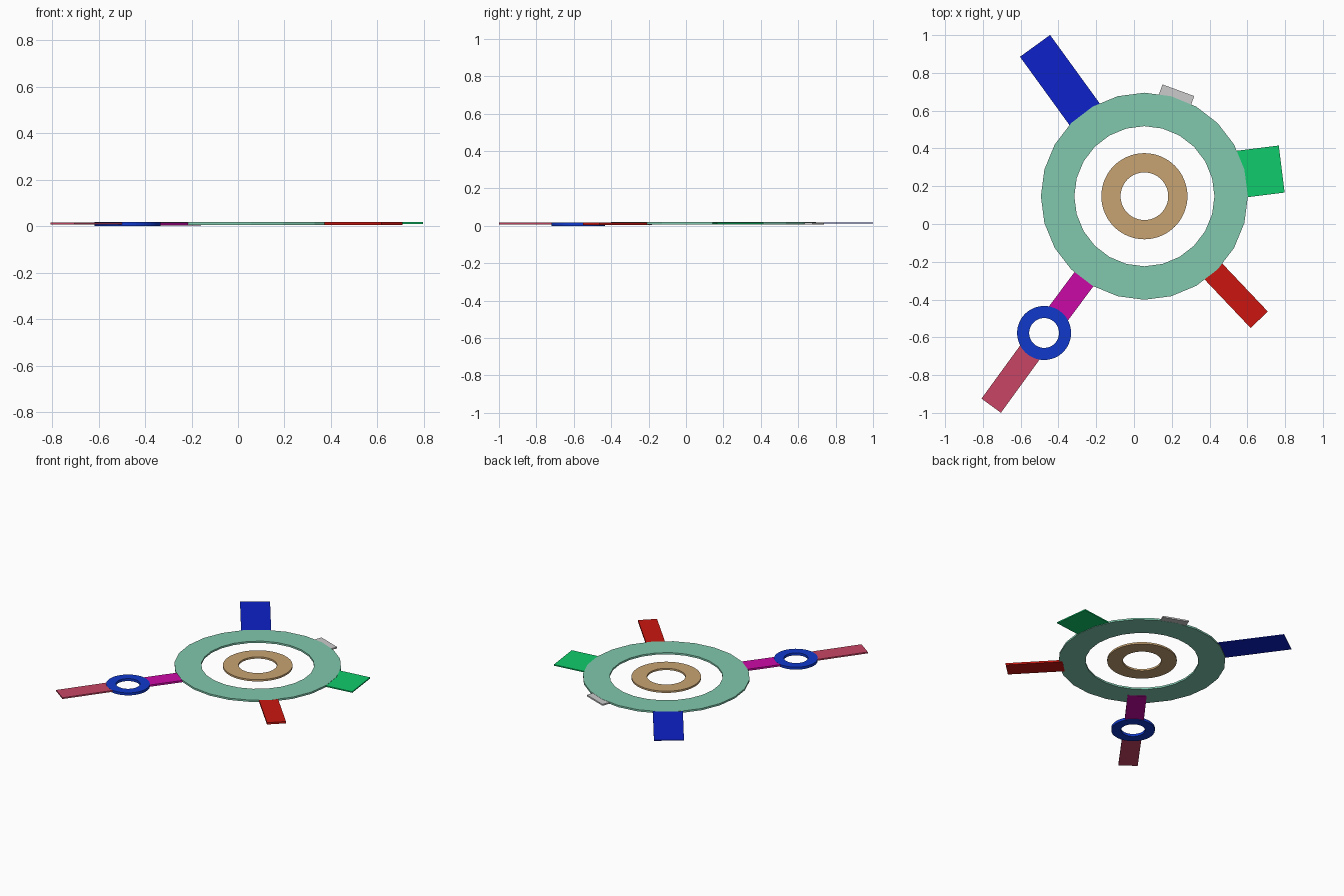
import bpy, bmesh, math
from mathutils import Vector

if "Cube" in bpy.data.objects:
    bpy.data.objects.remove(bpy.data.objects["Cube"])


def finish(name, bm, color):
    bmesh.ops.recalc_face_normals(bm, faces=bm.faces)
    me = bpy.data.meshes.new(name)
    bm.to_mesh(me)
    bm.free()
    ob = bpy.data.objects.new(name, me)
    bpy.context.collection.objects.link(ob)
    if color:
        mat = bpy.data.materials.new(name + "_color")
        mat.diffuse_color = (*color, 1)
        mat.use_nodes = True
        mat.node_tree.nodes["Principled BSDF"].inputs["Base Color"].default_value = mat.diffuse_color
        me.materials.append(mat)
    return ob


def ring(name, center, r_out, r_in, z0, z1, sides, color):
    """Flat washer: a rectangular section swept round the centre."""
    bm = bmesh.new()
    section = [(r_in, z0), (r_out, z0), (r_out, z1), (r_in, z1)]
    loops = []
    for i in range(sides):
        a = 2 * math.pi * i / sides
        loops.append([bm.verts.new((center[0] + r * math.cos(a),
                                    center[1] + r * math.sin(a), z)) for r, z in section])
    for i in range(sides):
        a, b = loops[i], loops[(i + 1) % sides]
        for k in range(4):
            j = (k + 1) % 4
            bm.faces.new((a[k], b[k], b[j], a[j]))
    return finish(name, bm, color)


def bar(name, start, end, width, z0, z1, color):
    """Flat strip between two centre-line points."""
    s, e = Vector(start), Vector(end)
    d = (e - s).normalized()
    n = Vector((-d.y, d.x)) * width / 2
    bm = bmesh.new()
    base = bm.faces.new([bm.verts.new((p.x, p.y, z0)) for p in (s - n, e - n, e + n, s + n)])
    top = bmesh.ops.extrude_face_region(bm, geom=[base])
    bmesh.ops.translate(bm, vec=(0, 0, z1 - z0),
                        verts=[v for v in top["geom"] if isinstance(v, bmesh.types.BMVert)])
    return finish(name, bm, color)


# Concentric rings and the small ring on the long arm
C = (0.055, 0.147)
ring("main_ring", C, 0.548, 0.371, 0.006, 0.019, 24, (0.22, 0.58, 0.42))
ring("centre_ring", C, 0.228, 0.126, 0.006, 0.019, 64, (0.58, 0.37, 0.17))
ring("small_ring", (-0.476, -0.577), 0.143, 0.079, 0.0, 0.018, 48, (0.005, 0.04, 0.6))

# Arms, tucked slightly into the rings
bar("blue_arm", (-0.25, 0.565), (-0.524, 0.943), 0.197, 0.013, 0.0185, (0.004, 0.015, 0.58))
bar("green_tab", (0.55, 0.262), (0.782, 0.291), 0.251, 0.009, 0.0175, (0.005, 0.6, 0.15))
bar("red_arm", (0.405, -0.235), (0.663, -0.507), 0.126, 0.005, 0.0185, (0.6, 0.008, 0.005))
bar("magenta_arm", (-0.21, -0.218), (-0.415, -0.494), 0.125, 0.004, 0.017, (0.6, 0.003, 0.38))
bar("pink_arm", (-0.535, -0.658), (-0.756, -0.962), 0.127, 0.007, 0.017, (0.58, 0.06, 0.13))
bar("grey_tab", (0.21, 0.64), (0.235, 0.708), 0.179, 0.007, 0.0175, None)
